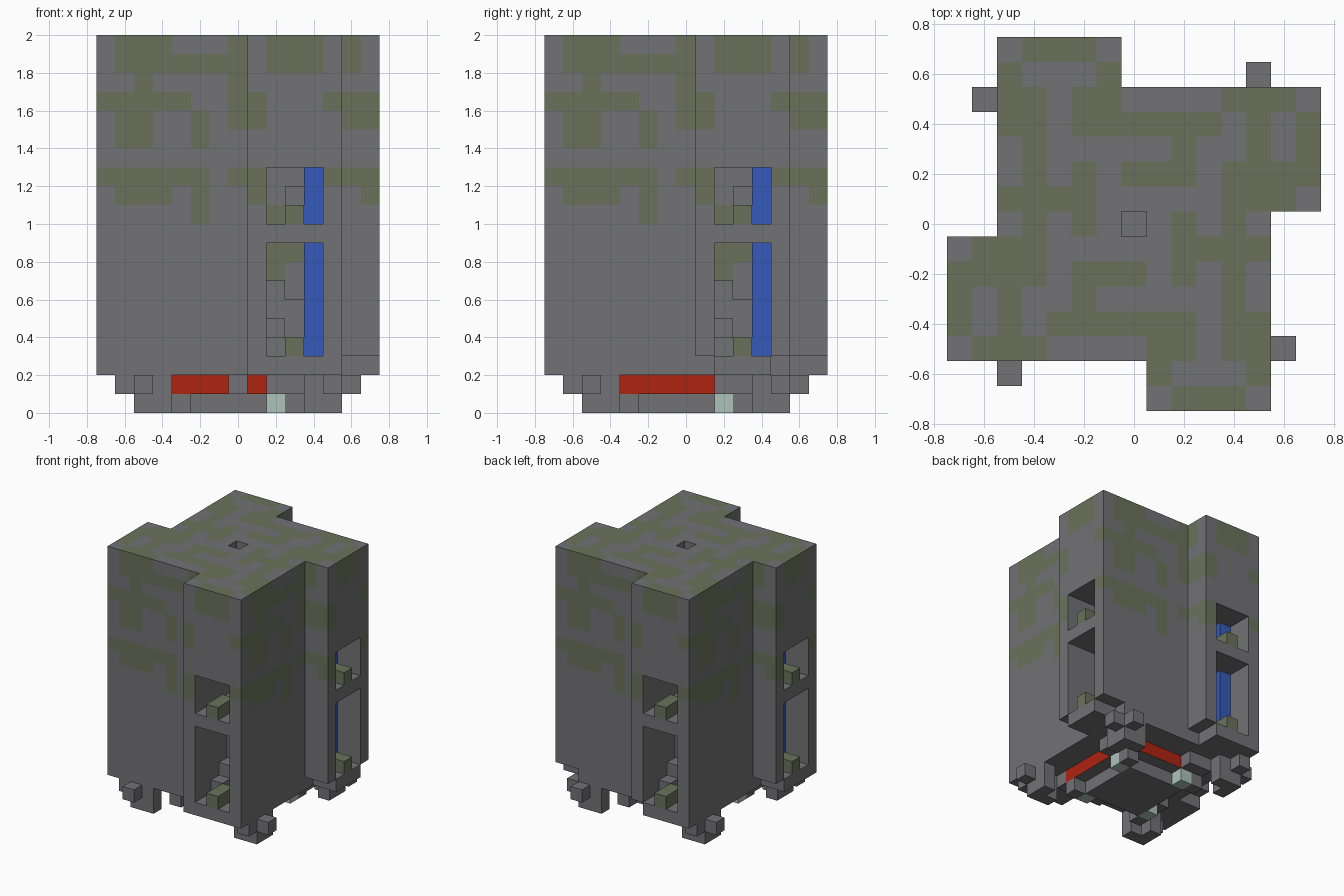
import bpy
import bmesh
from mathutils import Vector

cube = bpy.data.objects.get("Cube")
if cube:
    bpy.data.objects.remove(cube)

UNIT, N, TOP = 0.1, 15, 19


def material(name, rgb):
    m = bpy.data.materials.new(name)
    m.use_nodes = True
    m.diffuse_color = (*rgb, 1)
    m.node_tree.nodes["Principled BSDF"].inputs["Base Color"].default_value = (*rgb, 1)
    return m


STONE, MOSS, RED, BLUE, GLASS = range(5)
MATERIALS = [
    material("grey stone", (0.17, 0.165, 0.175)),
    material("moss green", (0.145, 0.165, 0.105)),
    material("engine red", (0.42, 0.017, 0.005)),
    material("window blue", (0.035, 0.1, 0.48)),
    material("pale glass", (0.42, 0.54, 0.49)),
]

# Moss on each wall, from the top row downwards
WALL = [
    ".###...#.###.#.",
    ".#######.###.#.",
    "..#....#.......",
    "#####..##...###",
    ".##..#.##....##",
    ".##..#.........",
    "...............",
    "######.##...###",
    ".###.#..#.....#",
    ".....#...##....",
    "...............",
    ".........##....",
    ".........#.....",
]

# Moss on the roof: back half and middle row, the front half is turned around
ROOF = [
    "...###.........",
    "..#...#........",
    "..##.##....###.",
    "..##.######.#.#",
    "...#.....#..#.#",
    "...#.#.###.####",
    "..####.....###.",
    "...#.#...#.#...",
]
ROOF += [row[::-1] for row in ROOF[-2::-1]]

cells = {}  # block position -> part name


def box(part, xs, ys, zs, turns=(0,)):
    """Fill (or carve, when part is None) a box of blocks, repeated by quarter turns."""
    for t in turns:
        for i in range(xs[0], xs[1] + 1):
            for j in range(ys[0], ys[1] + 1):
                a, b = i, j
                for _ in range(t):
                    a, b = N - 1 - b, a
                for k in range(zs[0], zs[1] + 1):
                    if part:
                        cells[a, b, k] = part
                    else:
                        cells.pop((a, b, k), None)


ALL = range(4)

# Tower with four wings in a pinwheel
box("tower", (2, 12), (2, 12), (2, TOP))
box("tower", (8, 12), (0, 1), (2, TOP), ALL)
box(None, (8, 8), (0, 1), (2, 2), (1, 2, 3))
box(None, (12, 12), (0, 1), (2, 2), (1,))

# Roof shaft
box(None, (7, 7), (7, 7), (17, TOP))

# Window openings, deep slots, blue panes and sill blocks
for low, high in ((3, 8), (10, 12)):
    box(None, (9, 11), (0, 1), (low, high), ALL)
    box(None, (9, 10), (2, 4), (low, high), ALL)
    box("window_panes", (11, 11), (2, 2), (low, high), ALL)
    box("sill_blocks", (10, 10), (0, 1), (low, low), ALL)

# Stairs inside the slots
for step in range(3):
    box("stairs", (9, 9), (2 + step, 2 + step), (3, 3 + step), ALL)
box("stairs", (10, 10), (4, 4), (3, 5), ALL)
box("stairs", (9, 9), (4, 4), (6, 6), ALL)
box("stairs", (10, 10), (4, 4), (10, 11), ALL)

# Corner feet: a cross with a smaller foot under it
box("feet", (11, 13), (2, 2), (1, 1), ALL)
box("feet", (12, 12), (1, 3), (1, 1), ALL)
box("feet", (11, 12), (2, 2), (0, 0), ALL)
box("feet", (12, 12), (3, 3), (0, 0), ALL)

# Engine block under the tower, with brackets and lamps
box("engine", (4, 10), (4, 10), (1, 1))
box("engine_base", (5, 9), (5, 9), (0, 0))
box("brackets", (9, 10), (3, 3), (1, 1), ALL)
box("brackets", (10, 10), (4, 4), (0, 0), ALL)
box("brackets", (7, 7), (3, 3), (1, 1))
box("lamps", (9, 9), (4, 4), (0, 0), ALL)

FIXED = {"window_panes": BLUE, "sill_blocks": MOSS, "lamps": GLASS}


def open_to_outside(cell, n):
    return not any(tuple(c + d * s for c, d in zip(cell, n)) in cells
                   for s in range(1, N))


def face_colour(part, cell, n):
    i, j, k = cell
    if part in FIXED:
        return FIXED[part]
    if part == "engine":
        return STONE if n[2] else RED
    if part not in ("tower", "stairs"):
        return STONE
    if n[2]:
        mossy = n[2] > 0 and k == TOP and ROOF[N - 1 - j][i] == "#"
        return MOSS if mossy else STONE
    column = {(0, -1): i, (1, 0): j, (0, 1): N - 1 - i, (-1, 0): N - 1 - j}[n[:2]]
    row = TOP - k
    if row < len(WALL) and WALL[row][column] == "#" and open_to_outside(cell, n):
        return MOSS
    return STONE


NORMALS = [(1, 0, 0), (-1, 0, 0), (0, 1, 0), (0, -1, 0), (0, 0, 1), (0, 0, -1)]


def build(part):
    """Make one object from the exposed block faces of a part."""
    bm = bmesh.new()
    verts = {}
    for cell, owner in cells.items():
        if owner != part:
            continue
        centre = Vector(cell) + Vector((0.5, 0.5, 0.5))
        for n in NORMALS:
            if tuple(c + d for c, d in zip(cell, n)) in cells:
                continue
            normal = Vector(n)
            u = Vector((n[1], n[2], n[0]))
            v = normal.cross(u)
            loop = []
            for a, b in ((-1, -1), (1, -1), (1, 1), (-1, 1)):
                p = centre + (normal + u * a + v * b) / 2
                key = tuple(round(c) for c in p)
                if key not in verts:
                    x, y, z = key
                    verts[key] = bm.verts.new(((x - N / 2) * UNIT, (y - N / 2) * UNIT, z * UNIT))
                loop.append(verts[key])
            bm.faces.new(loop).material_index = face_colour(part, cell, n)
    mesh = bpy.data.meshes.new(part)
    bm.to_mesh(mesh)
    bm.free()
    for m in MATERIALS:
        mesh.materials.append(m)
    bpy.context.collection.objects.link(bpy.data.objects.new(part, mesh))


for part in sorted(set(cells.values())):
    build(part)
